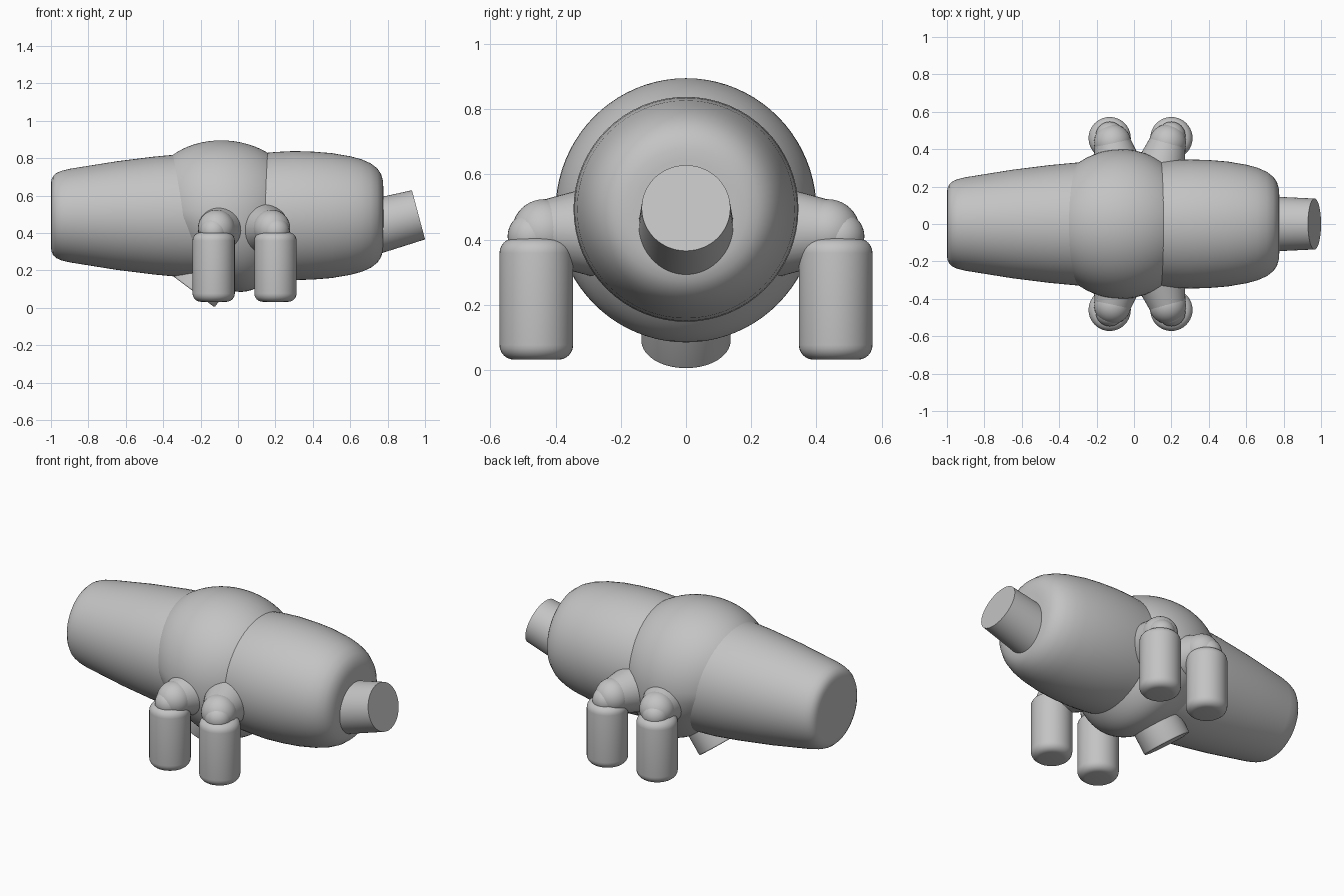
import bpy, bmesh, math
from mathutils import Vector

if "Cube" in bpy.data.objects:
    bpy.data.objects.remove(bpy.data.objects["Cube"], do_unlink=True)

grey = bpy.data.materials.new("plain_grey")
grey.use_nodes = True
COLOUR = (0.55, 0.55, 0.55, 1)
grey.diffuse_color = COLOUR
grey.node_tree.nodes["Principled BSDF"].inputs["Base Color"].default_value = COLOUR


def finish(name, bm, angle=40):
    """Turn a bmesh into a smooth shaded object."""
    bmesh.ops.remove_doubles(bm, verts=bm.verts, dist=1e-5)
    bmesh.ops.recalc_face_normals(bm, faces=bm.faces)
    mesh = bpy.data.meshes.new(name)
    bm.to_mesh(mesh)
    bm.free()
    mesh.materials.append(grey)
    ob = bpy.data.objects.new(name, mesh)
    bpy.context.collection.objects.link(ob)
    bpy.ops.object.select_all(action='DESELECT')
    ob.select_set(True)
    bpy.context.view_layer.objects.active = ob
    bpy.ops.object.shade_smooth_by_angle(angle=math.radians(angle))
    return ob


def lathe(name, profile, origin, axis, sides=64):
    """Revolve (distance, radius) points around an axis through origin."""
    bm = bmesh.new()
    verts = [bm.verts.new((r, 0, d)) for d, r in profile]
    edges = [bm.edges.new(pair) for pair in zip(verts, verts[1:])]
    bmesh.ops.spin(bm, geom=verts + edges, cent=(0, 0, 0), axis=(0, 0, 1),
                   angle=2 * math.pi, steps=sides)
    turn = Vector((0, 0, 1)).rotation_difference(Vector(axis))
    for v in bm.verts:
        v.co = turn @ v.co + Vector(origin)
    return finish(name, bm)


def ball(name, centre, radius):
    bm = bmesh.new()
    bmesh.ops.create_uvsphere(bm, u_segments=32, v_segments=20, radius=radius)
    bmesh.ops.translate(bm, verts=bm.verts, vec=centre)
    return finish(name, bm)


def rounded(length, radius, bevel, steps=6):
    """Closed cylinder profile with rounded rims."""
    arc = [(bevel * (1 - math.cos(t)), radius - bevel + bevel * math.sin(t))
           for t in (math.pi / 2 * i / steps for i in range(steps + 1))]
    return [(0, 0)] + arc + [(length - d, r) for d, r in reversed(arc)] + [(length, 0)]


# Long body: tapering tail and rounded front section
AXIS_Z = 0.493
lathe("tail_body", [(-1, 0), (-1, 0.17), (-0.997, 0.193), (-0.988, 0.212), (-0.972, 0.227),
                    (-0.945, 0.239), (-0.9, 0.25), (-0.65, 0.29), (-0.45, 0.315),
                    (-0.3, 0.329), (-0.1, 0.335), (-0.1, 0)], (0, 0, AXIS_Z), (1, 0, 0))
lathe("front_body", [(0, 0), (0, 0.32), (0.1, 0.33), (0.2, 0.34), (0.3, 0.345), (0.4, 0.342),
                     (0.5, 0.334), (0.6, 0.317), (0.66, 0.301), (0.71, 0.279), (0.745, 0.252),
                     (0.765, 0.222), (0.775, 0.187), (0.777, 0.15), (0.777, 0)],
      (0, 0, AXIS_Z), (1, 0, 0))

# Round middle, narrower and shifted toward the front at the bottom
bm = bmesh.new()
bmesh.ops.create_uvsphere(bm, u_segments=64, v_segments=40, radius=1)
for v in bm.verts:
    h = v.co.z
    width = 0.97 + (0.16 * min(h, 1) if h > 0 else 0.31 * h)
    centre = -0.07 - (0.02 * h if h > 0 else 0.085 * h)
    v.co = (centre + 0.405 * width * v.co.x, 0.4 * v.co.y, 0.49 + 0.405 * h)
finish("middle_body", bm)

# Snout, tilted upward
direction = Vector((0.966, 0, 0.258))
tip = Vector((0.965, 0, 0.497))
lathe("snout", [(0, 0), (0, 0.152), (0.35, 0.136), (0.35, 0)],
      tip - direction * 0.35, direction)

# Belly disc, facing down and back
direction = Vector((-0.6, 0, -0.8))
face = Vector((-0.235, 0, 0.085))
lathe("belly_disc", rounded(0.2, 0.137, 0.008), face - direction * 0.2, direction)

# Four legs, each a shoulder cone, elbow ball, joint ball and rounded lower leg
for end, inner_x, elbow_x, leg_x in (("rear", -0.085, -0.115, -0.13), ("front", 0.14, 0.18, 0.2)):
    for side, s in (("right", -1), ("left", 1)):
        tag = f"{end}_{side}"
        start = Vector((inner_x, s * 0.29, 0.425))
        elbow = Vector((elbow_x, s * 0.435, 0.425))
        span = elbow - start
        lathe(f"{tag}_shoulder", [(0, 0), (0, 0.137), (span.length, 0.098), (span.length, 0)],
              start, span, 40)
        ball(f"{tag}_elbow", elbow, 0.099)
        ball(f"{tag}_joint", (leg_x, s * 0.472, 0.41), 0.075)
        lathe(f"{tag}_leg", rounded(0.372, 0.113, 0.045), (leg_x, s * 0.459, 0.032), (0, 0, 1), 40)
